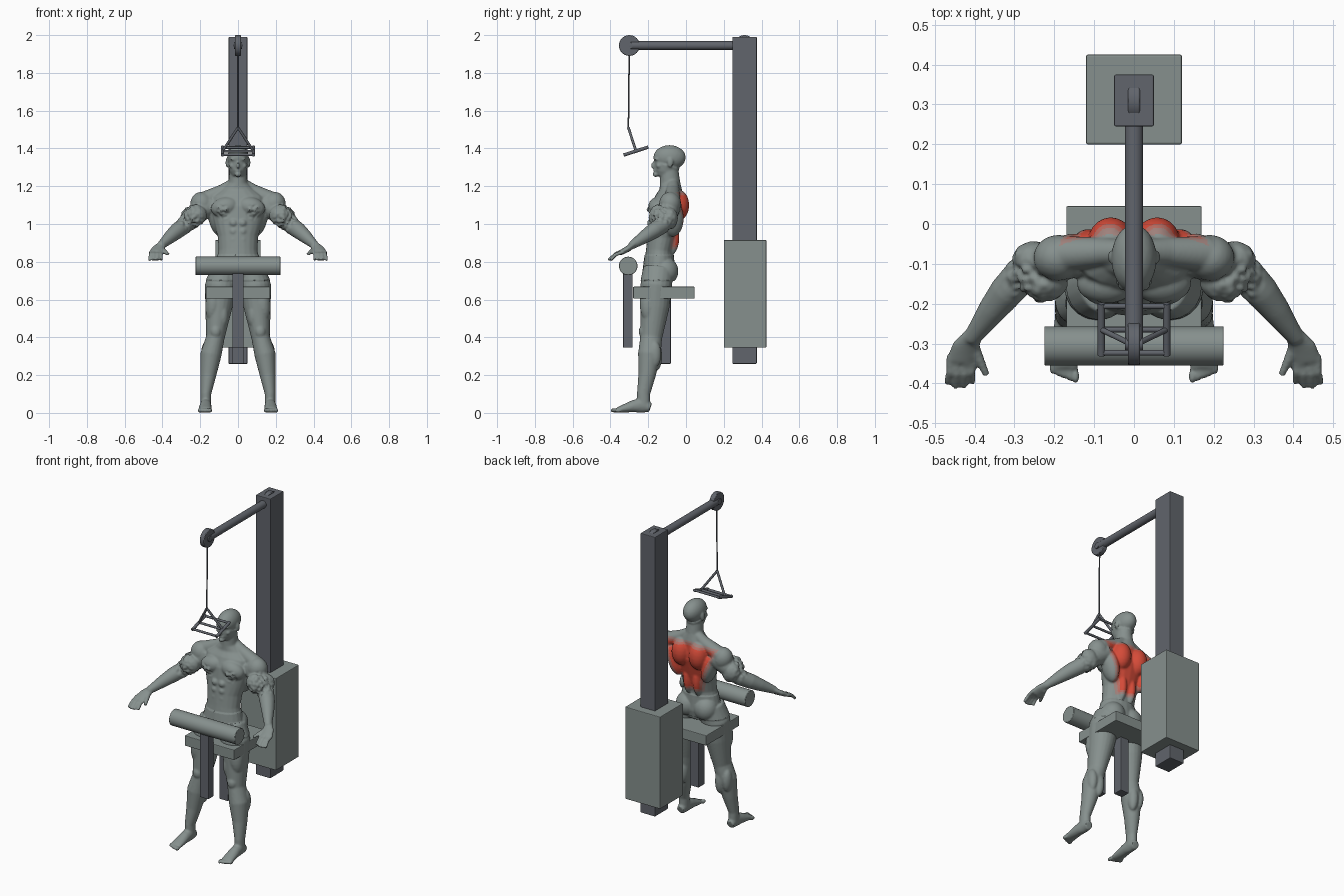
import bpy, bmesh, math
from mathutils import Vector, Matrix, noise

cube = bpy.data.objects.get("Cube")
if cube:
    bpy.data.objects.remove(cube, do_unlink=True)


def material(name, red, green, blue):
    mat = bpy.data.materials.new(name)
    mat.use_nodes = True
    mat.diffuse_color = (red, green, blue, 1)
    shader = next(node for node in mat.node_tree.nodes if node.type == 'BSDF_PRINCIPLED')
    shader.inputs["Base Color"].default_value = (red, green, blue, 1)
    shader.inputs["Roughness"].default_value = .7
    return mat


GREY = material("pale grey", .24, .28, .27)
STEEL = material("dark steel", .12, .13, .15)
RED = material("muscle red", .66, .07, .04)
ROSE = material("faded red", .48, .15, .12)
BLUSH = material("blushed grey", .35, .22, .2)


# ---------- equipment helpers ----------
def finish(bm, name, mat, bevel=0):
    mesh = bpy.data.meshes.new(name)
    bmesh.ops.recalc_face_normals(bm, faces=bm.faces)
    bm.to_mesh(mesh)
    bm.free()
    ob = bpy.data.objects.new(name, mesh)
    bpy.context.collection.objects.link(ob)
    mesh.materials.append(mat)
    if bevel:
        modifier = ob.modifiers.new("soft edges", 'BEVEL')
        modifier.width, modifier.segments = bevel, 2
    return ob


def smooth(ob):
    bpy.ops.object.select_all(action='DESELECT')
    ob.select_set(True)
    bpy.context.view_layer.objects.active = ob
    bpy.ops.object.shade_smooth_by_angle(angle=math.radians(40))


def box(name, mat, half_width, front, back, bottom, top):
    bm = bmesh.new()
    centre = Matrix.Translation((0, (front + back) / 2, (bottom + top) / 2))
    scale = Matrix.Diagonal((half_width * 2, back - front, top - bottom, 1))
    bmesh.ops.create_cube(bm, size=1, matrix=centre @ scale)
    return finish(bm, name, mat, bevel=.004)


def rod(name, mat, start, end, radius, bevel=0):
    start, end = Vector(start), Vector(end)
    axis = end - start
    turn = axis.to_track_quat('Z', 'Y').to_matrix().to_4x4()
    bm = bmesh.new()
    bmesh.ops.create_cone(bm, cap_ends=True, segments=32, radius1=radius, radius2=radius,
                          depth=axis.length, matrix=Matrix.Translation((start + end) / 2) @ turn)
    smooth(finish(bm, name, mat, bevel))


def cross_rod(name, mat, half_width, y, z, radius, bevel=0):
    rod(name, mat, (-half_width, y, z), (half_width, y, z), radius, bevel)


# ---------- machine frame ----------
box("column", STEEL, half_width=.05, front=.245, back=.375, bottom=.26, top=1.99)
box("weight_stack", GREY, half_width=.12, front=.2, back=.425, bottom=.345, top=.915)
boom_height, boom_tip = 1.945, -.3
rod("boom", STEEL, (0, boom_tip, boom_height), (0, -boom_tip, boom_height), radius=.023)
for label, y in (("front", boom_tip), ("rear", .31)):
    cross_rod(label + "_pulley", STEEL, .015, y, boom_height, radius=.055, bevel=.004)
cross_rod("pulley_axle", STEEL, .022, boom_tip, boom_height, radius=.018)

# seat and thigh roller
box("seat", GREY, half_width=.17, front=-.28, back=.045, bottom=.605, top=.668)
box("seat_post", STEEL, half_width=.03, front=-.14, back=-.08, bottom=.26, top=.61)
box("roller_post", STEEL, half_width=.03, front=-.333, back=-.282, bottom=.345, top=.76)
cross_rod("thigh_roller", GREY, .225, -.306, .778, radius=.049, bevel=.003)

# cable and handle
apex = Vector((0, -.305, 1.51))
frame_half, frame_front, frame_rear = .082, Vector((0, -.33, 1.365)), Vector((0, -.2, 1.407))
rod("cable", STEEL, (0, boom_tip, boom_height), apex, radius=.004)
for side, label in ((1, "left"), (-1, "right")):
    shift = Vector((frame_half * side, 0, 0))
    middle = frame_front.lerp(frame_rear, .5) + shift
    rod(label + "_handle_strut", STEEL, apex, middle, radius=.007)
    rod(label + "_handle_grip", STEEL, frame_front + shift, frame_rear + shift, radius=.009)
for label, blend in (("front", .05), ("middle", .5), ("rear", .95)):
    spot = frame_front.lerp(frame_rear, blend)
    cross_rod(label + "_handle_bar", STEEL, frame_half, spot.y, spot.z, radius=.007)

# ---------- figure helpers ----------
body = bmesh.new()
SIDES = 20


def tube(*sections, mirrored=True):
    """Loft elliptical rings along a path; a section is x, y, z, width and optional depth."""
    for side in ((1, -1) if mirrored else (1,)):
        path = [Vector((section[0] * side, section[1], section[2])) for section in sections]
        rings = []
        for i, point in enumerate(path):
            along = path[min(i + 1, len(path) - 1)] - path[max(i - 1, 0)]
            along.normalize()
            across = (Vector((1, 0, 0)) - along * along.x).normalized()
            deep = along.cross(across)
            wide, thick = sections[i][3], sections[i][-1]
            rings.append([body.verts.new(point + across * wide * math.cos(angle)
                                         + deep * thick * math.sin(angle))
                          for angle in (math.tau * k / SIDES for k in range(SIDES))])
        for low, high in zip(rings, rings[1:]):
            for k in range(SIDES):
                body.faces.new((low[k - 1], low[k], high[k], high[k - 1]))
        body.faces.new(rings[0][::-1])
        body.faces.new(rings[-1])


def lump(at, size, lean=0):
    """Ellipsoid muscle, mirrored when off centre; lean turns it in the front plane."""
    x, y, z = at
    for side in ((1, -1) if x else (1,)):
        shape = (Matrix.Translation((x * side, y, z)) @ Matrix.Rotation(lean * side, 4, 'Y')
                 @ Matrix.Diagonal((*size, 1)))
        bmesh.ops.create_icosphere(body, subdivisions=3, radius=1, matrix=shape)


# torso and neck
tube((0, -.145, .68, .1, .07), (0, -.145, .74, .128, .083), (0, -.14, .86, .103, .072),
     (0, -.128, .93, .107, .077), (0, -.1, 1.08, .15, .086), (0, -.09, 1.14, .14, .072),
     (0, -.08, 1.18, .09, .06), (0, -.085, 1.22, .05, .054), (0, -.09, 1.3, .044, .048),
     mirrored=False)
tube((.02, -.07, 1.215, .03), (.08, -.07, 1.175, .036), (.18, -.075, 1.125, .046))
lump(at=(.07, -.15, 1.09), size=(.075, .05, .052), lean=.25)  # chest
lump(at=(.058, -.045, 1.1), size=(.058, .062, .085))  # shoulder blade
lump(at=(.115, -.07, 1.03), size=(.042, .058, .1), lean=.25)  # side of back
lump(at=(.032, -.085, .93), size=(.03, .05, .1))  # lower back
lump(at=(.062, -.11, .75), size=(.066, .066, .07))  # buttock
for row in range(4):
    lump(at=(.024, -.188, .87 + row * .045), size=(.022, .018, .021))  # abdomen

# head
tube((0, -.115, 1.25, .03, .04), (0, -.11, 1.275, .044, .058), (0, -.1, 1.31, .053, .07),
     mirrored=False)
lump(at=(0, -.087, 1.352), size=(.057, .086, .066))  # skull
lump(at=(0, -.16, 1.262), size=(.018, .017, .014))  # chin
lump(at=(0, -.17, 1.31), size=(.008, .016, .02))  # nose
lump(at=(0, -.162, 1.282), size=(.017, .011, .008))  # lips
lump(at=(.02, -.155, 1.343), size=(.022, .014, .008))  # brow
lump(at=(.032, -.142, 1.308), size=(.014, .016, .014))  # cheek
lump(at=(.058, -.083, 1.325), size=(.008, .016, .026))  # ear

# arms
tube((.14, -.075, 1.11, .055), (.24, -.105, 1.04, .056), (.285, -.13, .99, .045),
     (.32, -.17, .965, .043), (.355, -.215, .935, .036), (.41, -.29, .885, .021))
lump(at=(.19, -.085, 1.105), size=(.062, .058, .066), lean=.4)  # shoulder
lump(at=(.225, -.145, 1.045), size=(.06, .05, .056), lean=.4)  # front upper arm
lump(at=(.25, -.085, 1.03), size=(.05, .042, .06), lean=.6)  # back upper arm

# hands
tube((.402, -.275, .893, .022, .016), (.422, -.31, .868, .036, .016), (.434, -.345, .848, .037, .014))
for finger in range(4):
    x = .408 + finger * .018
    reach = .07 - .01 * abs(finger - 1.6)
    spread = .004 * (finger - 1)
    tube((x, -.33, .853, .01), (x, -.345 - reach / 2, .838, .01), (x + spread, -.345 - reach, .808, .008))
tube((.405, -.3, .868, .015), (.37, -.38, .84, .009))

# legs
tube((.07, -.145, .76, .066, .078), (.092, -.158, .67, .084), (.102, -.165, .56, .072, .077),
     (.12, -.184, .4, .049, .058), (.143, -.194, .31, .056, .06), (.157, -.206, .2, .042, .046),
     (.17, -.225, .1, .028, .035), (.17, -.225, .03, .028, .035))
lump(at=(.118, -.228, .43), size=(.028, .022, .034))  # knee
lump(at=(.125, -.16, .3), size=(.03, .034, .08))  # inner calf
lump(at=(.168, -.165, .31), size=(.028, .034, .07))  # outer calf
lump(at=(.13, -.2, .58), size=(.042, .045, .1), lean=-.1)  # outer thigh
lump(at=(.08, -.205, .52), size=(.03, .034, .07))  # inner thigh

# feet
tube((.17, -.188, .028, .024), (.17, -.23, .042, .028, .042), (.172, -.28, .035, .032),
     (.175, -.36, .016, .036, .015))
for toe in range(5):
    lump(at=(.146 + toe * .0145, -.382 + toe * .006, .013), size=(.009, .02, .012))

# fuse the figure into one skin
figure = finish(body, "figure", GREY)
fuse = figure.modifiers.new("fuse", 'REMESH')
fuse.mode, fuse.voxel_size = 'VOXEL', .0055
relax = figure.modifiers.new("relax", 'SMOOTH')
relax.factor, relax.iterations = .5, 5
bpy.context.view_layer.update()
skin = bpy.data.meshes.new_from_object(figure.evaluated_get(bpy.context.evaluated_depsgraph_get()))
figure.modifiers.clear()
figure.data = skin
skin.materials.clear()
for mat in (GREY, BLUSH, ROSE, RED):
    skin.materials.append(mat)


def nearness(point, centre, radius):
    return max(0, 1 - (point - Vector(centre)).length / radius)


# shorts edge, crumpled chest and upper arms
offsets = []
for vert in skin.vertices:
    spot = Vector((abs(vert.co.x), vert.co.y, vert.co.z))
    in_shorts = .7 < spot.z < .835 and spot.x < .2 and spot.y > -.26
    push = .004 if in_shorts else 0
    arm = nearness(spot, (.245, -.13, 1.03), radius=.09)
    chest = nearness(spot, (.085, -.2, 1.06), radius=.05)
    push += .014 * min(1, 2.5 * max(arm, chest)) * noise.noise(spot * 48)
    offsets.append(vert.normal * push)
for vert, offset in zip(skin.vertices, offsets):
    vert.co += offset
smooth(figure)

# highlighted back muscles fading into the skin
for face in skin.polygons:
    x, y, z = abs(face.center.x), face.center.y, face.center.z
    reach = .075 + .38 * (z - .87)
    depth = min(z - .865, 1.185 - z - .1 * x, reach - x, .8 * (y + .1 - .25 * x))
    if face.normal.y > -.1 and depth > 0:
        face.material_index = min(3, 1 + int(depth / .012))
